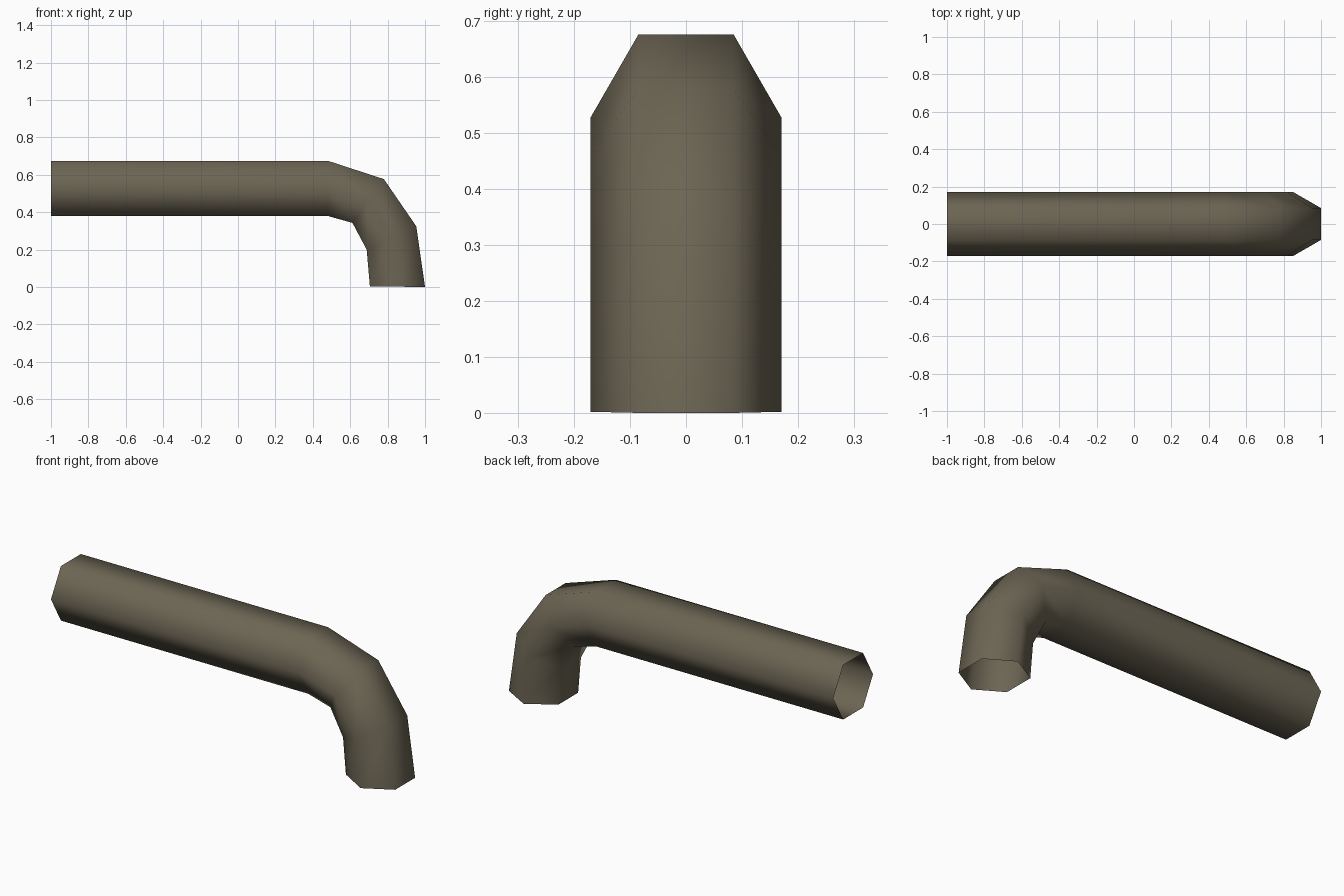
import bpy, bmesh, math
from mathutils import Vector

if "Cube" in bpy.data.objects:
    bpy.data.objects.remove(bpy.data.objects["Cube"])

R = 0.17      # corner radius of the six-sided tube
SIDES = 6

# Bend profile: (outer x, outer z, inner x, inner z) for each ring
RINGS = [(-1.0, 0.675, -1.0, 0.38),
         (0.48, 0.675, 0.48, 0.38),
         (0.78, 0.577, 0.612, 0.343),
         (0.953, 0.325, 0.688, 0.20),
         (1.0, 0.0, 0.705, 0.004)]

mat = bpy.data.materials.new("dull_olive_brown")
mat.diffuse_color = (0.15, 0.13, 0.088, 1)
mat.use_nodes = True
mat.node_tree.nodes["Principled BSDF"].inputs["Base Color"].default_value = mat.diffuse_color

# Open six-sided tube swept along the bend
bm = bmesh.new()
loops = []
for ox, oz, ix, iz in RINGS:
    outer, inner = Vector((ox, 0, oz)), Vector((ix, 0, iz))
    centre, up = (outer + inner) / 2, (outer - inner) / 2
    loop = []
    for k in range(SIDES):
        a = math.tau * k / SIDES
        p = centre + up * (math.sin(a) / math.sin(math.pi / 3))
        p.y = R * math.cos(a)
        loop.append(bm.verts.new(p))
    loops.append(loop)
for a, b in zip(loops, loops[1:]):
    for k in range(SIDES):
        n = (k + 1) % SIDES
        f = bm.faces.new((a[k], a[n], b[n], b[k]))
        f.smooth = True
bmesh.ops.recalc_face_normals(bm, faces=bm.faces[:])
# Make sure the normals of the open tube point outward
bm.faces.ensure_lookup_table()
f = bm.faces[0]
if f.normal.dot(f.calc_center_median() - Vector((-0.26, 0, 0.5275))) < 0:
    bmesh.ops.reverse_faces(bm, faces=bm.faces[:])

mesh = bpy.data.meshes.new("bent_pipe")
bm.to_mesh(mesh)
bm.free()
mesh.materials.append(mat)
pipe = bpy.data.objects.new("bent_pipe", mesh)
bpy.context.collection.objects.link(pipe)
